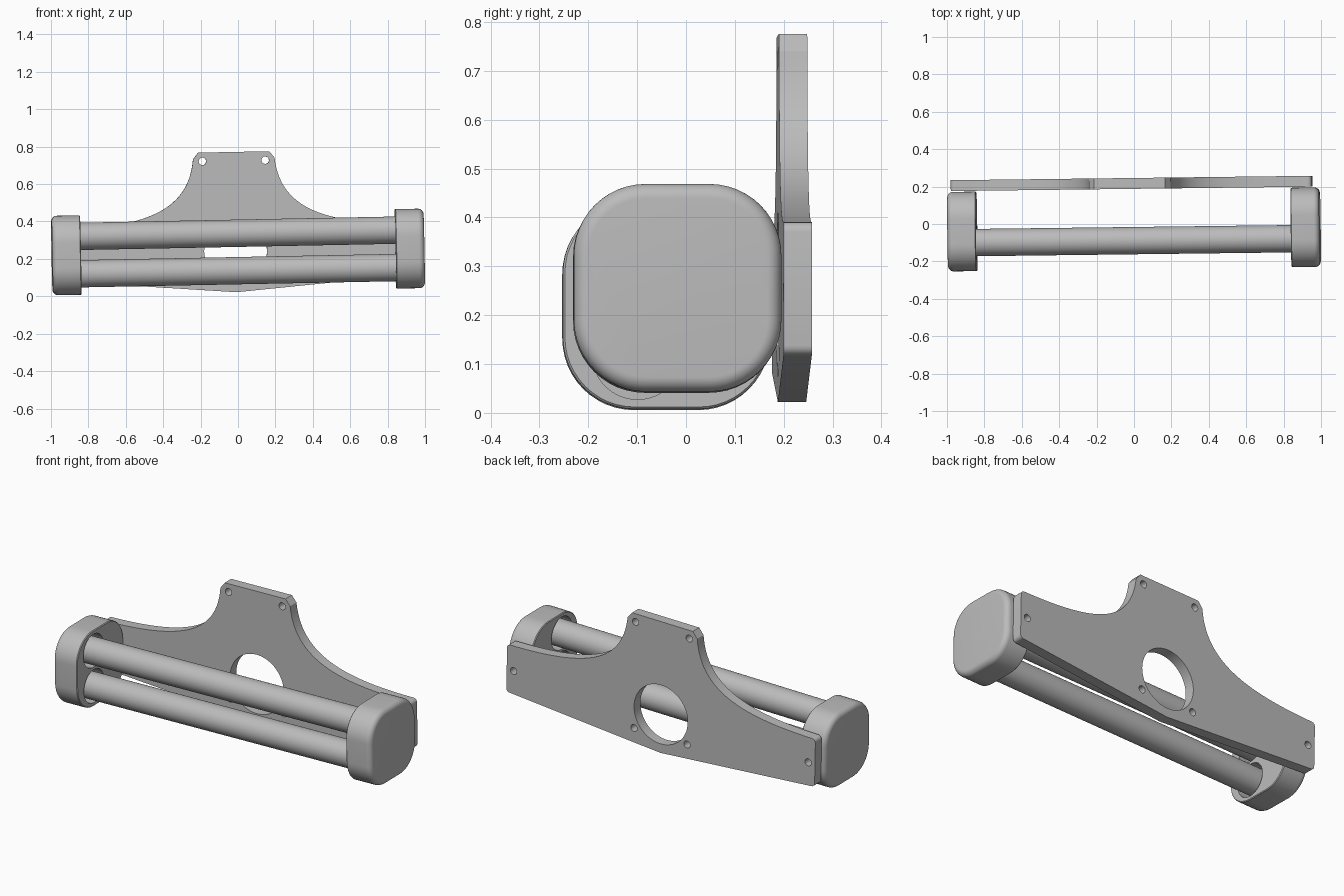
import bpy, bmesh, math
from mathutils import Matrix, Vector

cube = bpy.data.objects.get("Cube")
if cube:
    bpy.data.objects.remove(cube, do_unlink=True)

GREY = (0.5, 0.5, 0.5, 1)
mat = bpy.data.materials.new("plain grey")
mat.use_nodes = True
mat.diffuse_color = GREY
mat.node_tree.nodes["Principled BSDF"].inputs["Base Color"].default_value = GREY

# The whole assembly sits slightly tilted
TILT = (Matrix.Translation((0, -0.029, 0.237))
        @ Matrix.Rotation(0.0122, 4, 'Z') @ Matrix.Rotation(-0.0196, 4, 'Y'))

ROD_Y, ROD_Z, ROD_R, RECESS_R = -0.06, 0.1, 0.073, 0.093
CAP_IN, CAP_OUT, CAP_HALF, CAP_CORNER, FILLET = 0.842, 0.995, 0.2125, 0.147, 0.03


def activate(obj):
    bpy.ops.object.select_all(action='DESELECT')
    obj.select_set(True)
    bpy.context.view_layer.objects.active = obj


def finish(obj):
    activate(obj)
    bpy.ops.object.shade_smooth_by_angle(angle=math.radians(30))
    obj.data.materials.clear()
    obj.data.materials.append(mat)
    obj.matrix_world = TILT @ obj.matrix_world


def to_object(name, bm):
    bmesh.ops.recalc_face_normals(bm, faces=bm.faces)
    mesh = bpy.data.meshes.new(name)
    bm.to_mesh(mesh)
    bm.free()
    obj = bpy.data.objects.new(name, mesh)
    bpy.context.collection.objects.link(obj)
    return obj


def x_cylinder(name, radius, x0, x1, y, z):
    bm = bmesh.new()
    place = Matrix.Translation(((x0 + x1) / 2, y, z)) @ Matrix.Rotation(math.pi / 2, 4, 'Y')
    bmesh.ops.create_cone(bm, cap_ends=True, segments=64, radius1=radius,
                          radius2=radius, depth=abs(x1 - x0), matrix=place)
    return to_object(name, bm)


def rounded_square(half, corner, steps=12):
    points = []
    flat = half - corner
    for q, (sy, sz) in enumerate([(1, 1), (-1, 1), (-1, -1), (1, -1)]):
        for i in range(steps + 1):
            a = (q + i / steps) * math.pi / 2
            points.append((sy * flat + corner * math.cos(a), sz * flat + corner * math.sin(a)))
    return points


# End caps: rounded blocks with a filleted outer rim and two rod sockets
def end_cap(name, side):
    sections = [(CAP_IN, 0.004), (CAP_IN + 0.004, 0)]
    for i in range(9):
        a = i / 8 * math.pi / 2
        sections.append((CAP_OUT - FILLET * (1 - math.sin(a)), FILLET * (1 - math.cos(a))))
    bm = bmesh.new()
    rings = [[bm.verts.new((side * x, y, z))
              for y, z in rounded_square(CAP_HALF - inset, CAP_CORNER - inset)]
             for x, inset in sections]
    for a, b in zip(rings, rings[1:]):
        for i in range(len(a)):
            j = (i + 1) % len(a)
            bm.faces.new((a[i], a[j], b[j], b[i]))
    bm.faces.new(rings[0])
    bm.faces.new(rings[-1])
    cap = to_object(name, bm)
    for sign in (-1, 1):
        cutter = x_cylinder("socket_cutter", RECESS_R, side * (CAP_IN - 0.05),
                            side * (CAP_IN + 0.1), ROD_Y, sign * ROD_Z)
        cutter.hide_render = True
        mod = cap.modifiers.new("socket", 'BOOLEAN')
        mod.operation = 'DIFFERENCE'
        mod.solver = 'EXACT'
        mod.object = cutter
        activate(cap)
        bpy.ops.object.modifier_apply(modifier=mod.name)
        bpy.data.objects.remove(cutter, do_unlink=True)
    finish(cap)


end_cap("left_end_cap", 1)
end_cap("right_end_cap", -1)

# Two parallel rods
for name, sign in (("upper_rod", 1), ("lower_rod", -1)):
    finish(x_cylinder(name, ROD_R, -CAP_IN - 0.1, CAP_IN + 0.1, ROD_Y, sign * ROD_Z))


# Back plate: mirrored outline with a large opening and screw holes
def bezier(p0, p1, p2, p3, steps=28):
    p0, p1, p2, p3 = map(Vector, (p0, p1, p2, p3))
    for i in range(steps + 1):
        t = i / steps
        s = 1 - t
        yield tuple(s**3 * p0 + 3 * s * s * t * p1 + 3 * s * t * t * p2 + t**3 * p3)


def circle(cx, cz, r, n):
    return [(cx + r * math.cos(math.tau * i / n), cz + r * math.sin(math.tau * i / n))
            for i in range(n)]


def corner(cx, cz, r, start):
    return [(cx + r * math.cos(a), cz + r * math.sin(a))
            for a in (start - math.pi / 2 * i / 5 for i in range(6))]


half = [(0.19, 0.535)]
half += list(bezier((0.218, 0.5), (0.245, 0.215), (0.5, 0.14), (0.944, 0.135)))
half += corner(0.945, 0.115, 0.02, math.pi / 2)
half += corner(0.945, -0.118, 0.02, 0)
outline = half + [(0, -0.215)] + [(-x, z) for x, z in reversed(half)]

loops = [outline, circle(0, 0.005, 0.168, 64)]
for hx, hz in ((0.168, 0.488), (0.166, -0.12), (0.922, -0.008)):
    loops += [circle(s * hx, hz, 0.02, 24) for s in (-1, 1)]

curve = bpy.data.curves.new("back_plate", 'CURVE')
curve.dimensions = '2D'
curve.fill_mode = 'BOTH'
curve.extrude = 0.029
for loop in loops:
    spline = curve.splines.new('POLY')
    spline.points.add(len(loop) - 1)
    for point, (x, z) in zip(spline.points, loop):
        point.co = (x, z, 0, 1)
    spline.use_cyclic_u = True
plate = bpy.data.objects.new("back_plate", curve)
bpy.context.collection.objects.link(plate)
activate(plate)
bpy.ops.object.convert(target='MESH')
plate = bpy.context.view_layer.objects.active
bm = bmesh.new()
bm.from_mesh(plate.data)
bmesh.ops.remove_doubles(bm, verts=bm.verts, dist=0.0001)
bmesh.ops.recalc_face_normals(bm, faces=bm.faces)
bm.to_mesh(plate.data)
bm.free()
plate.matrix_world = Matrix.Translation((-0.01, 0.246, 0)) @ Matrix.Rotation(math.pi / 2, 4, 'X')
finish(plate)
